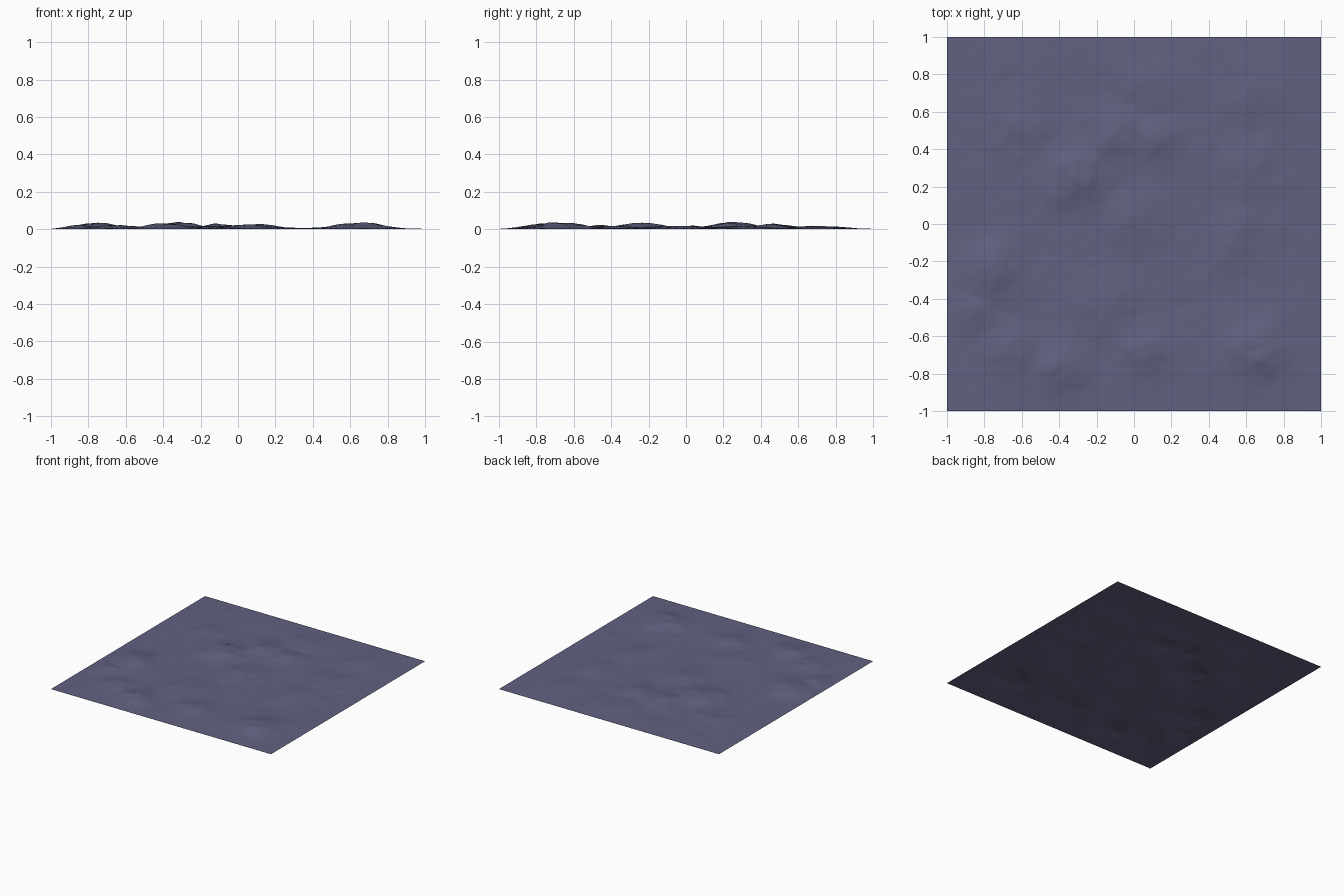
import bpy, bmesh, math
from mathutils import Vector, noise

if "Cube" in bpy.data.objects:
    bpy.data.objects.remove(bpy.data.objects["Cube"])

EDGE_Z = 0.008   # level of the flat border
CELLS = 128      # grid resolution

# Hills: x, y, height, radius
hills = [
    (0.66, -0.68, 0.036, 0.15), (-0.78, -0.25, 0.034, 0.15),
    (-0.87, -0.46, 0.022, 0.11), (-0.66, -0.68, 0.018, 0.14),
    (-0.40, -0.78, 0.027, 0.13), (-0.32, 0.25, 0.032, 0.15),
    (-0.10, 0.47, 0.022, 0.14), (0.12, 0.46, 0.022, 0.11),
    (0.06, -0.68, 0.022, 0.13), (-0.16, -0.42, 0.014, 0.16),
    (0.55, -0.06, 0.014, 0.14), (0.62, 0.30, 0.012, 0.14),
    (0.64, 0.70, 0.013, 0.15), (0.10, 0.75, 0.014, 0.15),
    (-0.60, 0.50, 0.012, 0.15), (0.0, 0.02, 0.014, 0.14),
]


def rough(x, y, freq):
    """Fractal noise, roughly -1 to 1."""
    return noise.fractal(Vector((x * freq, y * freq, 3.7)), 0.9, 2.0, 5)


def height(x, y):
    hill = 0
    for hx, hy, h, r in hills:
        hill = max(hill, h * math.exp(-((x - hx) ** 2 + (y - hy) ** 2) / (r * r)))
    # hills are craggy, the plain between them only lightly rippled
    z = hill + (0.0025 + 0.22 * hill) * rough(x, y, 8)
    z += 0.003 * rough(x, y, 2.5) + 0.002
    falloff = (1 - abs(x) ** 10) * (1 - abs(y) ** 10)
    return max(0.0, EDGE_Z + z * falloff)


# Terrain sheet
bm = bmesh.new()
bmesh.ops.create_grid(bm, x_segments=CELLS, y_segments=CELLS, size=1)
for v in bm.verts:
    v.co.z = height(v.co.x, v.co.y)
low = min(v.co.z for v in bm.verts)
for v in bm.verts:
    v.co.z -= low
for f in bm.faces:
    f.smooth = True
mesh = bpy.data.meshes.new("terrain")
bm.to_mesh(mesh)
bm.free()
terrain = bpy.data.objects.new("terrain", mesh)
bpy.context.collection.objects.link(terrain)

# Slate-blue ground
mat = bpy.data.materials.new("slate_blue")
mat.diffuse_color = (0.12, 0.12, 0.22, 1)
mat.use_nodes = True
mat.node_tree.nodes["Principled BSDF"].inputs["Base Color"].default_value = mat.diffuse_color
mesh.materials.append(mat)
